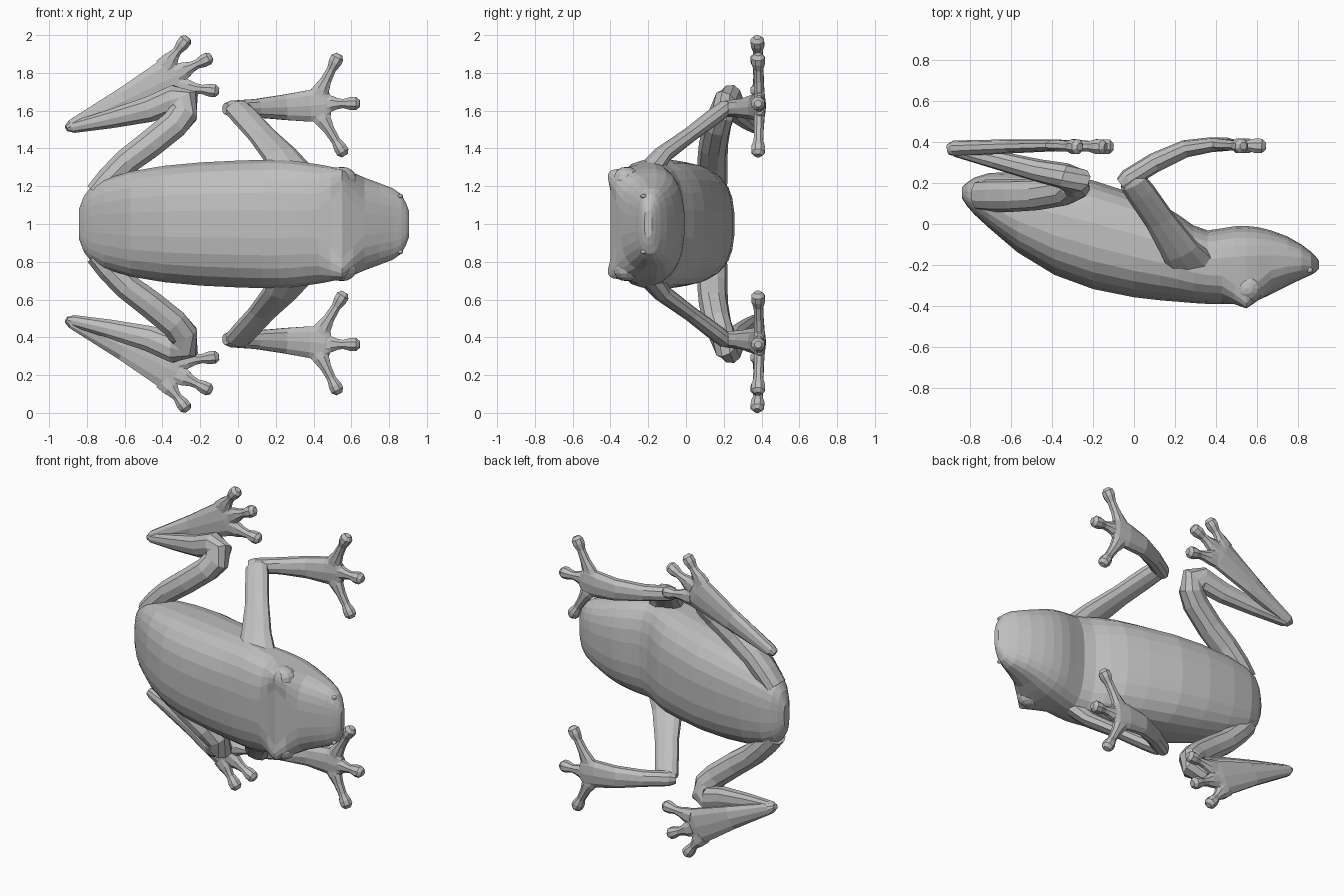
import bpy, bmesh, math
from mathutils import Vector, Matrix

if "Cube" in bpy.data.objects:
    bpy.data.objects.remove(bpy.data.objects["Cube"])

skin = bpy.data.materials.new("grey skin")
skin.diffuse_color = (0.52, 0.52, 0.52, 1)
skin.use_nodes = True
skin.node_tree.nodes["Principled BSDF"].inputs["Base Color"].default_value = skin.diffuse_color


def finish(bm, name, mirror=True):
    """Turn a bmesh into an object centred on z = 1, mirrored across that plane."""
    bmesh.ops.recalc_face_normals(bm, faces=bm.faces)
    me = bpy.data.meshes.new(name)
    bm.to_mesh(me)
    bm.free()
    me.materials.append(skin)
    ob = bpy.data.objects.new(name, me)
    ob.location.z = 1
    bpy.context.collection.objects.link(ob)
    if mirror:
        mod = ob.modifiers.new("mirror", 'MIRROR')
        mod.use_axis = (False, False, True)
        mod.use_mirror_merge = False
    return ob


def oval(n, p):
    """Unit superellipse."""
    out = []
    for i in range(n):
        a = 2 * math.pi * (i + 0.5) / n
        c, s = math.cos(a), math.sin(a)
        out.append((math.copysign(abs(c) ** (2 / p), c), math.copysign(abs(s) ** (2 / p), s)))
    return out


def loft(bm, rings):
    rows = [[bm.verts.new(v) for v in r] for r in rings]
    n = len(rows[0])
    for a, b in zip(rows, rows[1:]):
        for i in range(n):
            j = (i + 1) % n
            bm.faces.new((a[i], a[j], b[j], b[i]))
    bm.faces.new(rows[0])
    bm.faces.new(rows[-1])


def tube(bm, pts, thin, n=10, p=2.2, grow=1.07):
    """Limb along points (x, y, z, half width, half thickness)."""
    P = [Vector(q[:3]) for q in pts]
    thin = Vector(thin).normalized()
    rings = []
    for i, q in enumerate(pts):
        t = Vector()
        if i:
            t += (P[i] - P[i - 1]).normalized()
        if i < len(P) - 1:
            t += (P[i + 1] - P[i]).normalized()
        t.normalize()
        w = t.cross(thin).normalized()
        d = w.cross(t)
        rings.append([P[i] + (w * c * q[3] + d * s * q[4]) * grow for c, s in oval(n, p)])
    loft(bm, rings)


def digits(bm, ends, y):
    """Toes flaring into the web and ending in round pads: (base x, z, pad x, z)."""
    for x0, z0, x1, z1 in ends:
        a, b = Vector((x0, y, z0)), Vector((x1, y - 0.005, z1))
        u = (b - a).normalized()
        L = (b - a).length
        pts = []
        for d, w, h in ((-.04, .055, .026), (.01, .044, .028), (.35 * L, .029, .026),
                        (L - .06, .024, .025), (L - .02, .034, .036),
                        (L + .01, .034, .035), (L + .03, .018, .018)):
            pts.append((*(a + u * d), w, h))
        tube(bm, pts, (0, 1, 0), 8, 2, 1.08)


# body and head: x, dorsal y, ventral y, half width
body = [(-.842, .125, .18, .08), (-.815, .085, .205, .15), (-.78, .045, .228, .195),
        (-.71, -.02, .25, .237), (-.57, -.14, .257, .28), (-.39, -.25, .247, .31),
        (-.2, -.32, .215, .328), (0, -.36, .15, .338), (.13, -.375, .1, .342),
        (.22, -.382, .045, .342), (.29, -.388, -.005, .337), (.36, -.392, -.03, .327),
        (.43, -.393, -.02, .317), (.49, -.392, -.01, .305), (.55, -.388, -.008, .292),
        (.61, -.372, -.015, .272), (.67, -.345, -.03, .247), (.75, -.305, -.06, .217),
        (.82, -.27, -.1, .19), (.865, -.25, -.135, .158), (.89, -.235, -.16, .11),
        (.905, -.22, -.18, .07)]
rings = []
for x, a, b, w in body:
    lid = math.exp(-((x - .55) / .075) ** 2)  # eyelid ridges square off the crown
    ring = []
    for (c, s), (c2, s2) in zip(oval(24, 2.65), oval(24, 9)):
        if s < 0:
            c, s = c + (c2 - c) * lid, s + (s2 - s) * lid
            s *= 1 + .24 * lid * max(0, abs(c) - .5) * 2
        ring.append((x, (a + b) / 2 + (b - a) / 2 * s, w * c))
    rings.append(ring)
bm = bmesh.new()
loft(bm, rings)
finish(bm, "body", False)


def ball(name, loc, size):
    bm = bmesh.new()
    m = Matrix.Translation(loc) @ Matrix.Diagonal((*size, 1))
    bmesh.ops.create_uvsphere(bm, u_segments=12, v_segments=8, radius=1, matrix=m)
    finish(bm, name)


# eyes and nostrils
ball("eyeball", (.55, -.315, .235), (.08, .075, .068))
ball("nostril", (.86, -.225, .148), (.014, .016, .012))

# front limbs
bm = bmesh.new()
tube(bm, [(.28, -.21, .26, .12, .06), (.225, -.13, .362, .088, .045), (.125, .02, .472, .07, .038),
          (.035, .15, .57, .068, .042), (-.005, .205, .612, .064, .04),
          (-.02, .23, .628, .04, .025)], (0, -.5, .85))
finish(bm, "front_upper_arm")
bm = bmesh.new()
tube(bm, [(-.065, .195, .61, .028, .03), (-.03, .22, .61, .042, .045), (.1, .3, .613, .048, .045),
          (.25, .368, .618, .066, .04), (.38, .388, .625, .082, .034), (.46, .39, .633, .09, .03),
          (.49, .39, .635, .055, .022)], (0, 1, 0))
finish(bm, "forearm")
bm = bmesh.new()
digits(bm, [(.435, .70, .522, .872), (.48, .637, .615, .638), (.445, .56, .55, .388)], .387)
finish(bm, "front_fingers")

# hind limbs
bm = bmesh.new()
tube(bm, [(-.75, .14, .16, .06, .07), (-.68, .14, .24, .066, .075), (-.59, .14, .33, .068, .075),
          (-.47, .145, .42, .072, .072), (-.34, .165, .525, .073, .07), (-.29, .19, .585, .075, .066),
          (-.285, .212, .645, .08, .064), (-.34, .235, .657, .076, .06), (-.47, .262, .607, .066, .052),
          (-.68, .315, .555, .048, .042), (-.87, .362, .513, .03, .032),
          (-.9, .368, .508, .016, .022)], (0, 1, 0))
finish(bm, "hind_leg")
bm = bmesh.new()
tube(bm, [(-.908, .365, .505, .016, .025), (-.88, .37, .52, .032, .036), (-.6, .38, .652, .07, .032),
          (-.36, .385, .77, .108, .026), (-.305, .385, .797, .092, .02)], (0, 1, 0))
finish(bm, "hind_foot")
bm = bmesh.new()
digits(bm, [(-.365, .86, -.283, .965), (-.29, .81, -.165, .872), (-.275, .722, -.131, .706)], .383)
finish(bm, "hind_toes")
